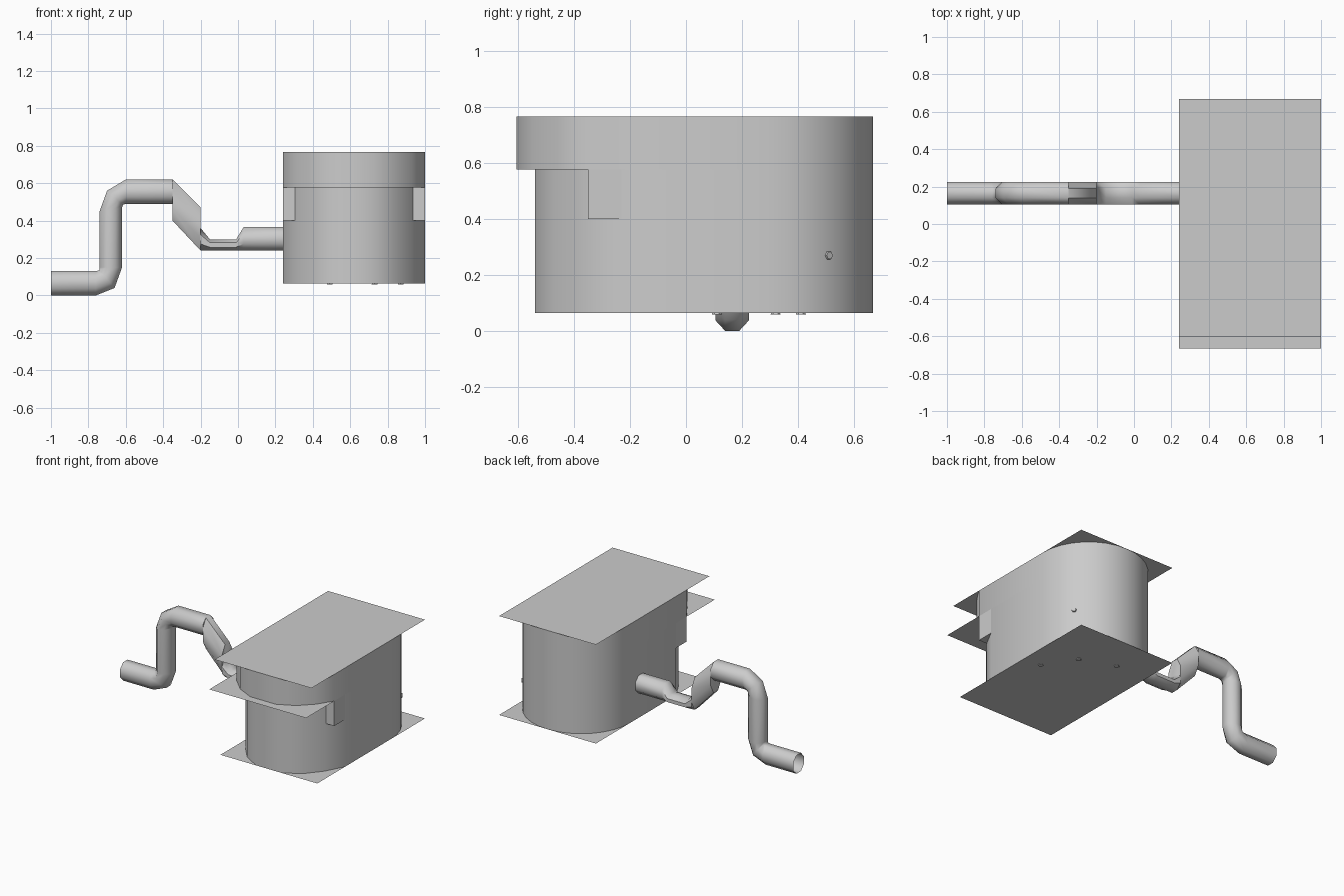
import bpy, bmesh, math
from mathutils import Vector, Matrix

cube = bpy.data.objects.get("Cube")
if cube:
    bpy.data.objects.remove(cube, do_unlink=True)

grey = bpy.data.materials.new("plain grey")
grey.use_nodes = True
COLOR = (0.6, 0.6, 0.6, 1)
grey.diffuse_color = COLOR
grey.node_tree.nodes["Principled BSDF"].inputs["Base Color"].default_value = COLOR

X0, X1, XC, R = 0.24, 1.0, 0.62, 0.38
BASE, LEDGE, SKIRT, TOP = 0.065, 0.577, 0.40, 0.766
BACK = 0.667


def finish(name, bm, angle=None):
    bmesh.ops.recalc_face_normals(bm, faces=bm.faces)
    mesh = bpy.data.meshes.new(name)
    bm.to_mesh(mesh)
    bm.free()
    mesh.materials.append(grey)
    obj = bpy.data.objects.new(name, mesh)
    bpy.context.collection.objects.link(obj)
    if angle:
        bpy.ops.object.select_all(action="DESELECT")
        obj.select_set(True)
        bpy.context.view_layer.objects.active = obj
        bpy.ops.object.shade_smooth_by_angle(angle=math.radians(angle))
    return obj


def bridge(bm, loops, closed=True):
    """Skin a row of matching loops with quads."""
    rows = [[bm.verts.new(p) for p in loop] for loop in loops]
    n = len(rows[0])
    for a, b in zip(rows, rows[1:]):
        for i in range(n if closed else n - 1):
            j = (i + 1) % n
            bm.faces.new((a[i], a[j], b[j], b[i]))
    return rows


def outline(front_curve):
    """Rounded back end joined to a given front curve, going round from +x."""
    steps = 16
    pts = [(XC + R * math.cos(math.pi * i / steps),
            BACK - R + R * math.sin(math.pi * i / steps)) for i in range(steps + 1)]
    return pts + front_curve


def front_curve(start, end):
    half = [(0.38, 0), (0.31, 0.42), (0.22, 0.77), (0.10, 1)]
    left = [(XC - dx, start + (end - start) * t) for dx, t in half]
    right = [(XC + dx, y) for (dx, _), (_, y) in zip(half, left)]
    return left + right[::-1]


def wall(name, pts, z0, z1):
    bm = bmesh.new()
    bridge(bm, [[(x, y, z) for x, y in pts] for z in (z0, z1)])
    return finish(name, bm, 50)


def plate(name, y0, y1, z):
    bm = bmesh.new()
    bm.faces.new([bm.verts.new(p) for p in
                  ((X0, y0, z), (X1, y0, z), (X1, y1, z), (X0, y1, z))])
    return finish(name, bm)


# Housing walls
wall("lower_wall", outline(front_curve(-0.23, -0.54)), BASE, LEDGE)
wall("hood_wall", outline(front_curve(-0.35, -0.605)), LEDGE, TOP)

# Thin rectangular sheets that overhang the rounded walls
plate("bottom_plate", -0.54, BACK, BASE)
plate("hood_plate", -0.665, -0.35, LEDGE)
plate("top_plate", -0.605, BACK, TOP)

# Side skirts below the hood
for name, side in (("right_skirt", -1), ("left_skirt", 1)):
    bm = bmesh.new()
    tri = [(XC + side * R, -0.35), (XC + side * R, -0.23), (XC + side * 0.31, -0.35)]
    rows = bridge(bm, [[(x, y, z) for x, y in tri] for z in (SKIRT, LEDGE)])
    for row in rows:
        bm.faces.new(row)
    finish(name, bm)

# Crank: eight-sided tube through pairs of opposite edge points in x and z
PAIRS = [
    ((-1.0, 0.0), (-1.0, 0.13)), ((-0.76, 0.0), (-0.76, 0.13)),
    ((-0.66, 0.04), (-0.74, 0.135)), ((-0.62, 0.15), (-0.74, 0.15)),
    ((-0.62, 0.47), (-0.74, 0.45)), ((-0.615, 0.485), (-0.70, 0.56)),
    ((-0.60, 0.49), (-0.60, 0.62)), ((-0.35, 0.49), (-0.35, 0.62)),
    ((-0.35, 0.40), (-0.35, 0.62)), ((-0.20, 0.24), (-0.20, 0.47)),
    ((-0.20, 0.24), (-0.20, 0.36)), ((-0.15, 0.24), (-0.15, 0.30)),
    ((-0.01, 0.24), (-0.01, 0.30)), ((0.03, 0.24), (0.03, 0.365)),
    ((0.26, 0.24), (0.26, 0.365)),
]
loops = []
for low, high in PAIRS:
    a, b = Vector((low[0], 0, low[1])), Vector((high[0], 0, high[1]))
    mid, half = (a + b) / 2 + Vector((0, 0.165, 0)), (b - a) / 2
    stretch = 1 / math.cos(math.pi / 8)
    ring = []
    for i in range(8):
        t = (i + 0.5) * math.pi / 4
        ring.append(mid + stretch * (half * math.sin(t) + Vector((0, 0.06 * math.cos(t), 0))))
    loops.append(ring)
bm = bmesh.new()
bridge(bm, loops)
finish("crank_handle", bm, 50)


# Small screws
def screw(name, place, turn):
    bm = bmesh.new()
    bmesh.ops.create_cone(bm, cap_ends=True, segments=6, radius1=0.018, radius2=0.014,
                          depth=0.012, matrix=Matrix.Translation(place) @ turn)
    finish(name, bm)


for i, (x, y) in enumerate(((0.87, 0.11), (0.73, 0.32), (0.49, 0.41))):
    screw(f"bottom_screw_{i + 1}", (x, y, BASE), Matrix.Identity(4))
lean = math.asin((0.51 - BACK + R) / R)
screw("side_screw", (XC + R * math.cos(lean), 0.51, 0.27),
      Matrix.Rotation(lean, 4, "Z") @ Matrix.Rotation(math.pi / 2, 4, "Y"))
